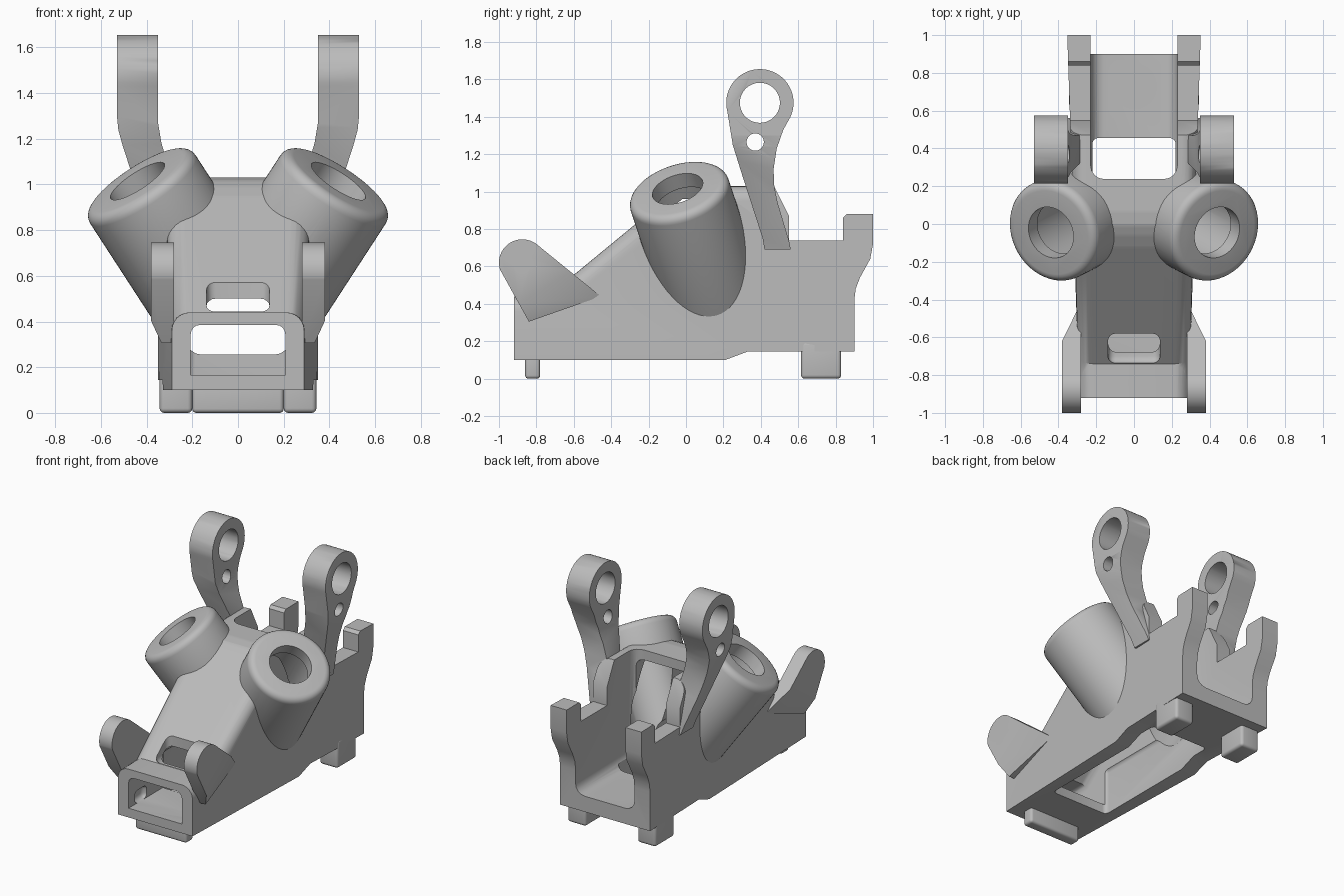
import bpy, bmesh, math
from mathutils import Vector

if "Cube" in bpy.data.objects:
    bpy.data.objects.remove(bpy.data.objects["Cube"])

grey = bpy.data.materials.new("plain_grey")
grey.use_nodes = True
grey.diffuse_color = (0.5, 0.5, 0.5, 1)
grey.node_tree.nodes["Principled BSDF"].inputs["Base Color"].default_value = (0.5, 0.5, 0.5, 1)


def finish(name, bm):
    bmesh.ops.recalc_face_normals(bm, faces=bm.faces)
    mesh = bpy.data.meshes.new(name)
    bm.to_mesh(mesh)
    bm.free()
    mesh.materials.append(grey)
    ob = bpy.data.objects.new(name, mesh)
    bpy.context.scene.collection.objects.link(ob)
    return ob


def round_edges(bm, edges, r, seg=4):
    bmesh.ops.bevel(bm, geom=list(edges), offset=r, segments=seg, profile=0.5,
                    affect='EDGES', clamp_overlap=True)


def prism_bm(pts, lo, hi, axis='X'):
    """Extrude a closed outline: (y, z) along X or (x, z) along Y."""
    bm = bmesh.new()
    place = (lambda a, b, t: (t, a, b)) if axis == 'X' else (lambda a, b, t: (a, t, b))
    face = bm.faces.new([bm.verts.new(place(a, b, lo)) for a, b in pts])
    ext = bmesh.ops.extrude_face_region(bm, geom=[face])
    shift = Vector(place(0, 0, hi - lo))
    for v in ext["geom"]:
        if isinstance(v, bmesh.types.BMVert):
            v.co += shift
    return bm


def prism(name, pts, lo, hi, axis='X'):
    return finish(name, prism_bm(pts, lo, hi, axis))


def box(name, lo, hi, r):
    bm = bmesh.new()
    bmesh.ops.create_cube(bm, size=1)
    for v in bm.verts:
        v.co = [(a + b) / 2 + c * (b - a) for a, b, c in zip(lo, hi, v.co)]
    round_edges(bm, bm.edges, r)
    return finish(name, bm)


def cylinder(name, top, direction, r, depth, rim=0):
    """Cylinder hanging down from its top centre, against the direction."""
    bm = bmesh.new()
    bmesh.ops.create_cone(bm, cap_ends=True, segments=64, radius1=r, radius2=r, depth=depth)
    if rim:
        round_edges(bm, [e for e in bm.edges if all(v.co.z > 0 for v in e.verts)], rim, 5)
    d = Vector(direction).normalized()
    rot = d.to_track_quat('Z', 'Y')
    for v in bm.verts:
        v.co = rot @ (v.co - Vector((0, 0, depth / 2))) + Vector(top)
    return finish(name, bm)


def apply(ob, kind, **settings):
    mod = ob.modifiers.new(kind, kind)
    for key, value in settings.items():
        setattr(mod, key, value)
    bpy.context.view_layer.objects.active = ob
    bpy.ops.object.modifier_apply(modifier=mod.name)


def combine(ob, other, operation='DIFFERENCE'):
    apply(ob, 'BOOLEAN', object=other, operation=operation, solver='EXACT')
    bpy.data.objects.remove(other)


def smooth(ob):
    for o in bpy.context.selected_objects:
        o.select_set(False)
    ob.select_set(True)
    bpy.context.view_layer.objects.active = ob
    bpy.ops.object.shade_smooth_by_angle(angle=math.radians(32))


def arc(cy, cz, r, start, end, n=28):
    steps = [math.radians(start + (end - start) * i / n) for i in range(n + 1)]
    return [(cy + r * math.cos(a), cz + r * math.sin(a)) for a in steps]


# Body: side outline, widening to the rear, with rounded roof edges
roof = [(-.92, .44), (-.74, .44), (-.12, .95), (-.06, .99), (.0, 1.02), (.07, 1.03), (.47, 1.03)]
rear = [(.55, .87), (.55, .74), (.84, .74), (.84, .86), (.86, .88), (1.0, .88), (1.0, .72),
        (.985, .64), (.93, .54), (.907, .48), (.90, .42), (.90, .145)]
belly = [(.33, .145), (.21, .10), (-.92, .10)]
bm = prism_bm(roof + rear + belly, -1, 1)
for v in bm.verts:
    v.co.x *= .29 + .033 * (v.co.y + .92)


def on_roof(v):
    return any(abs(v.co.y - y) + abs(v.co.z - z) < 1e-4 for y, z in roof)


round_edges(bm, [e for e in bm.edges if all(on_roof(v) for v in e.verts)
                 and e.verts[0].co.x * e.verts[1].co.x > 0], .08, 6)
body = finish("body", bm)

# Tilted round sockets, one on each side
for s in (1, -1):
    axis = Vector((.65 * s, -.33, 1)).normalized()
    top = Vector((.44 * s, -.045, 1.015))
    combine(body, cylinder("socket", top, axis, .275, .88, .045), 'UNION')

# Inner cavity with the front window, bottom opening and open rear bay
cavity = [(-1.1, .165), (-1.1, .385), (-.72, .385), (-.02, .96), (.4, .96), (.4, .165)]
bm = prism_bm(cavity, -.207, .207)
round_edges(bm, [e for e in bm.edges if abs(e.verts[0].co.x - e.verts[1].co.x) < 1e-4
                 and min(v.co.z for v in e.verts) > .3], .04)
combine(body, finish("cavity", bm))
combine(body, box("window_slot", (-.237, -.85, .165), (.237, -.72, .255), .03))
combine(body, box("bottom_opening", (-.22, -.54, -.1), (.22, .455, .42), .03))
combine(body, box("rear_bay", (-.229, .238, .255), (.229, 1.3, 1.5), .07))
combine(body, box("roof_slot", (-.138, -.74, .42), (.138, -.58, .9), .04))
combine(body, cylinder("floor_hole", (0, .73, .4), (0, 0, 1), .12, .4))

# Socket bores: narrow mouth, wider inside; clearance beside the front lugs
for s in (1, -1):
    axis = Vector((.65 * s, -.33, 1)).normalized()
    top = Vector((.44 * s, -.045, 1.015))
    combine(body, cylinder("mouth", top + axis * .1, axis, .14, .4))
    combine(body, cylinder("bore", top - axis * .09, axis, .2, .66))
    combine(body, cylinder("clearance", (.225 * s if s < 0 else .5, -.875, .62),
                           (1, 0, 0), .22, .275))
smooth(body)

# Front lugs: teardrop plates with a slanted underside
lug_outline = arc(-.875, .62, .125, 50, 197) + [(-.84, .305), (-.455, .44)]
bm = prism_bm(lug_outline, .28, .38)
a, b, c = Vector((.335, -.84, .305)), Vector((.30, -.455, .44)), Vector((.38, -.62, .57))
normal = (b - a).cross(c - a)
normal *= 1 if normal.x > 0 else -1
cut = bmesh.ops.bisect_plane(bm, geom=bm.verts[:] + bm.edges[:] + bm.faces[:],
                             plane_co=a, plane_no=normal, clear_outer=True)
bmesh.ops.holes_fill(bm, edges=[e for e in bm.edges if e.is_boundary])
lugs = finish("front_lugs", bm)
combine(lugs, cylinder("pin_hole", (.6, -.875, .62), (1, 0, 0), .048, .5))

# Rear arms: ring ended levers that lean outward and then stand upright
arm_outline = arc(.395, 1.475, .18, -25, 195, 36) + [
    (.25, 1.25), (.303, 1.08), (.41, .75), (.42, .69), (.56, .69), (.55, .74), (.49, .94),
    (.472, 1.03), (.468, 1.12), (.485, 1.23), (.52, 1.33)]
arms = prism("rear_arms", arm_outline, .2, .53)
lean = [(.35, 1.8), (.7, 1.8), (.7, 1.3), (.53, 1.3), (.524, 1.24), (.505, 1.17), (.345, .68),
        (.25, .68), (.25, .9), (.335, 1.18), (.35, 1.27)]
combine(arms, prism("lean", lean, 0, 1, 'Y'), 'INTERSECT')
for y, z, r in ((.395, 1.475, .107), (.37, 1.265, .046)):
    combine(arms, cylinder("ring_hole", (.9, y, z), (1, 0, 0), r, .9))
apply(arms, 'BEVEL', width=.022, segments=3, limit_method='ANGLE', angle_limit=math.radians(50))

# Feet below the body
rear_feet = box("rear_feet", (.2, .615, 0), (.343, .83, .2), .02)
front_foot = box("front_foot", (-.2, -.86, 0), (.2, -.78, .14), .018)

for part in (lugs, arms, rear_feet):
    apply(part, 'MIRROR')
for part in (lugs, arms, rear_feet, front_foot):
    smooth(part)
